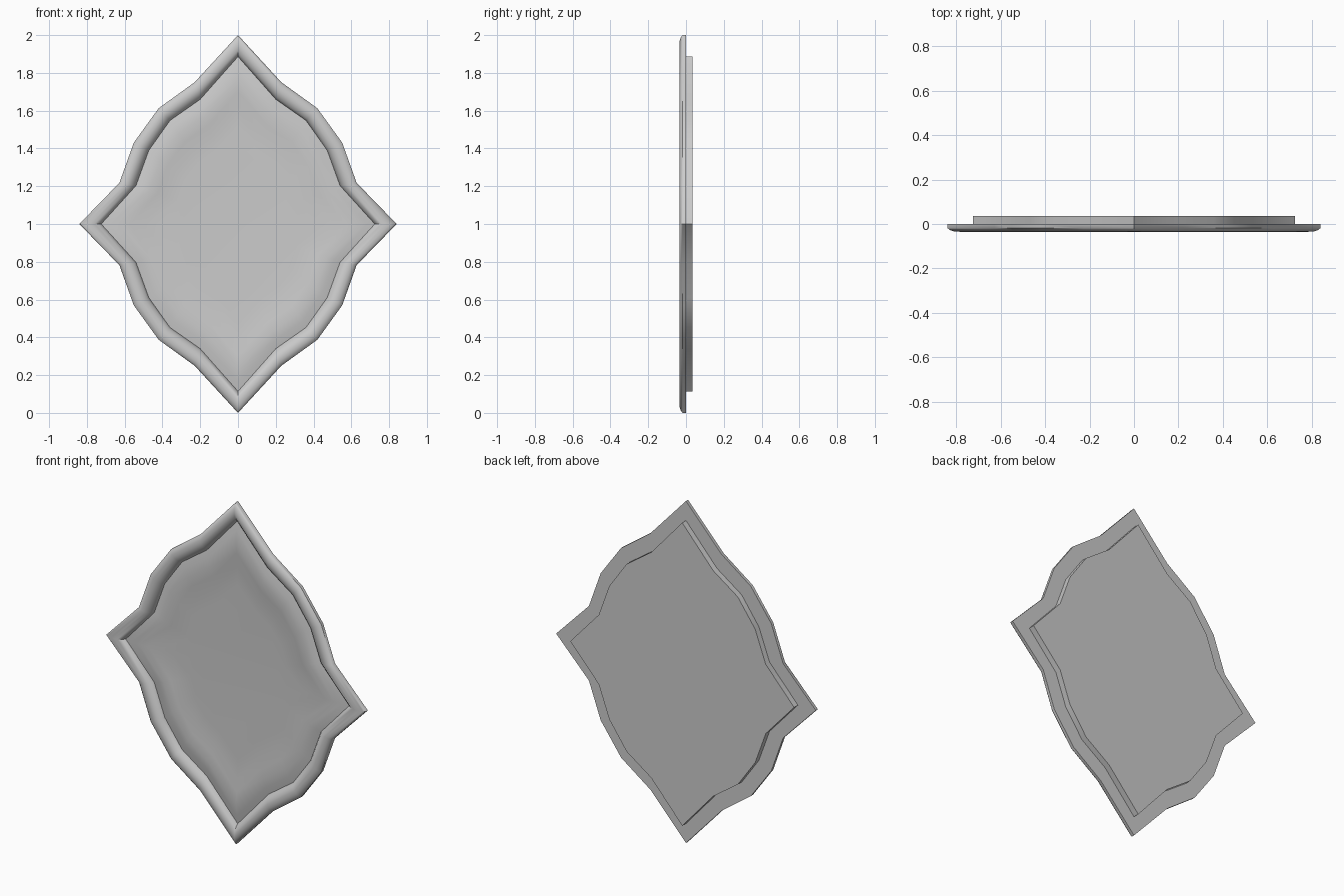
import bpy, bmesh, math

if "Cube" in bpy.data.objects:
    bpy.data.objects.remove(bpy.data.objects["Cube"])

CZ = 1.0
# quarter outlines (x, z above centre), top tip to side tip
OUTER_Q = [(0, 1.0), (0.23, 0.75), (0.42, 0.613), (0.552, 0.43), (0.628, 0.218), (0.84, 0)]
INNER_Q = [(0, 0.886), (0.20, 0.66), (0.36, 0.548), (0.472, 0.39), (0.54, 0.203), (0.724, 0)]


def full_outline(q):
    half = q + [(x, -z) for x, z in reversed(q[:-1])]
    return half + [(-x, z) for x, z in reversed(half[1:-1])]


OUTER, INNER = full_outline(OUTER_Q), full_outline(INNER_Q)


def loft(name, rings, closed, caps=True):
    """Skin a list of (outline, y) rings."""
    bm = bmesh.new()
    vr = [[bm.verts.new((x, y, z + CZ)) for x, z in o] for o, y in rings]
    n = len(vr[0])
    pairs = list(zip(vr, vr[1:])) + ([(vr[-1], vr[0])] if closed else [])
    for a, b in pairs:
        for i in range(n):
            j = (i + 1) % n
            bm.faces.new((a[i], a[j], b[j], b[i]))
    if not closed and caps:
        bm.faces.new(vr[0])
        bm.faces.new(vr[-1])
    bmesh.ops.recalc_face_normals(bm, faces=bm.faces)
    me = bpy.data.meshes.new(name)
    bm.to_mesh(me)
    bm.free()
    ob = bpy.data.objects.new(name, me)
    bpy.context.collection.objects.link(ob)
    bpy.ops.object.select_all(action='DESELECT')
    ob.select_set(True)
    bpy.context.view_layer.objects.active = ob
    bpy.ops.object.shade_smooth_by_angle(angle=math.radians(42))
    return ob


def between(t):
    return [(a[0] + (b[0] - a[0]) * t, a[1] + (b[1] - a[1]) * t) for a, b in zip(OUTER, INNER)]


def scaled(s):
    return [(x * s, z * s) for x, z in INNER]


# rounded moulding around the edge: (fraction outer to inner, y)
frame_profile = [(0, 0), (0, -0.018), (0.1, -0.027), (0.27, -0.034), (0.5, -0.035),
                 (0.7, -0.03), (0.88, -0.018), (1, -0.003), (1, 0)]
loft("frame", [(between(t), y) for t, y in frame_profile], closed=True)

# panel with a soft raised border and dished centre, backing out behind the frame
panel_profile = [(1, 0.035), (1, -0.003), (0.94, -0.012), (0.87, -0.017),
                 (0.79, -0.012), (0.7, -0.005), (0.58, -0.002)]
loft("panel", [(scaled(s), y) for s, y in panel_profile], closed=False)
